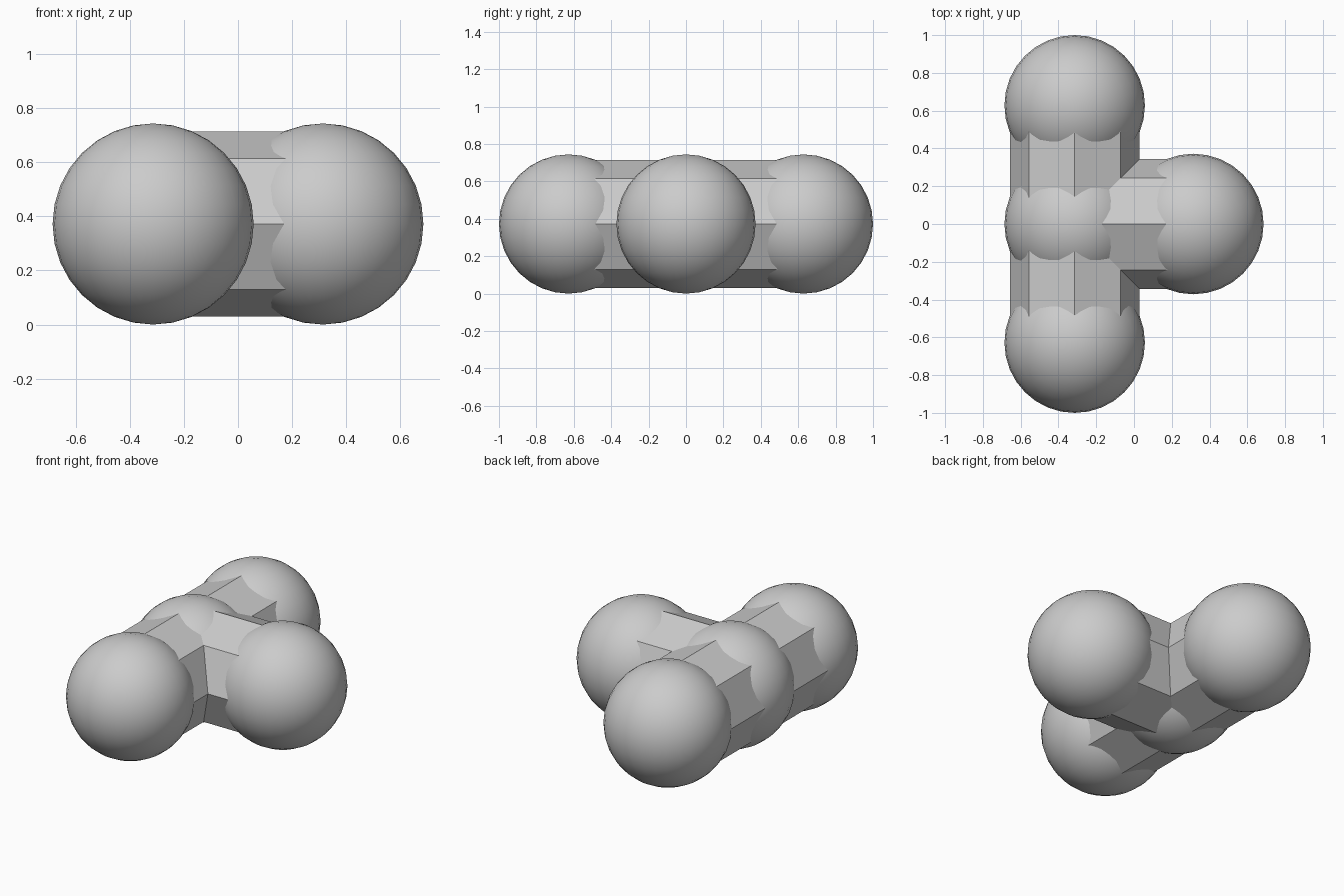
import bpy
from mathutils import Vector

default = bpy.data.objects.get("Cube")
if default:
    bpy.data.objects.remove(default, do_unlink=True)

BALL_RADIUS = 0.372
ROD_RADIUS = 0.343
SPACING = 0.628
HEIGHT = BALL_RADIUS

grey = bpy.data.materials.new("plain grey")
grey.use_nodes = True
colour = (0.6, 0.6, 0.6, 1)
grey.diffuse_color = colour
grey.node_tree.nodes["Principled BSDF"].inputs["Base Color"].default_value = colour


def ball(name, centre):
    bpy.ops.mesh.primitive_uv_sphere_add(segments=32, ring_count=16,
                                         radius=BALL_RADIUS, location=centre)
    obj = bpy.context.object
    obj.name = name
    obj.data.materials.append(grey)
    bpy.ops.object.shade_smooth()


def rod(name, start, end):
    # Octagonal bar with one ridge on top, flat shaded
    axis = end - start
    bpy.ops.mesh.primitive_cylinder_add(vertices=8, radius=ROD_RADIUS,
                                        depth=axis.length,
                                        location=(start + end) / 2)
    obj = bpy.context.object
    obj.name = name
    obj.rotation_euler = axis.to_track_quat("Z", "Y").to_euler()
    obj.data.materials.append(grey)


# Ball centres of the T shape
hub = Vector((-SPACING / 2, 0, HEIGHT))
tips = {
    "front": hub + Vector((0, -SPACING, 0)),
    "back": hub + Vector((0, SPACING, 0)),
    "left": hub + Vector((SPACING, 0, 0)),
}

# Hub ball, then a rod and an end ball for each arm
ball("hub_ball", hub)
for side, tip in tips.items():
    rod(side + "_rod", hub, tip)
    ball(side + "_ball", tip)
